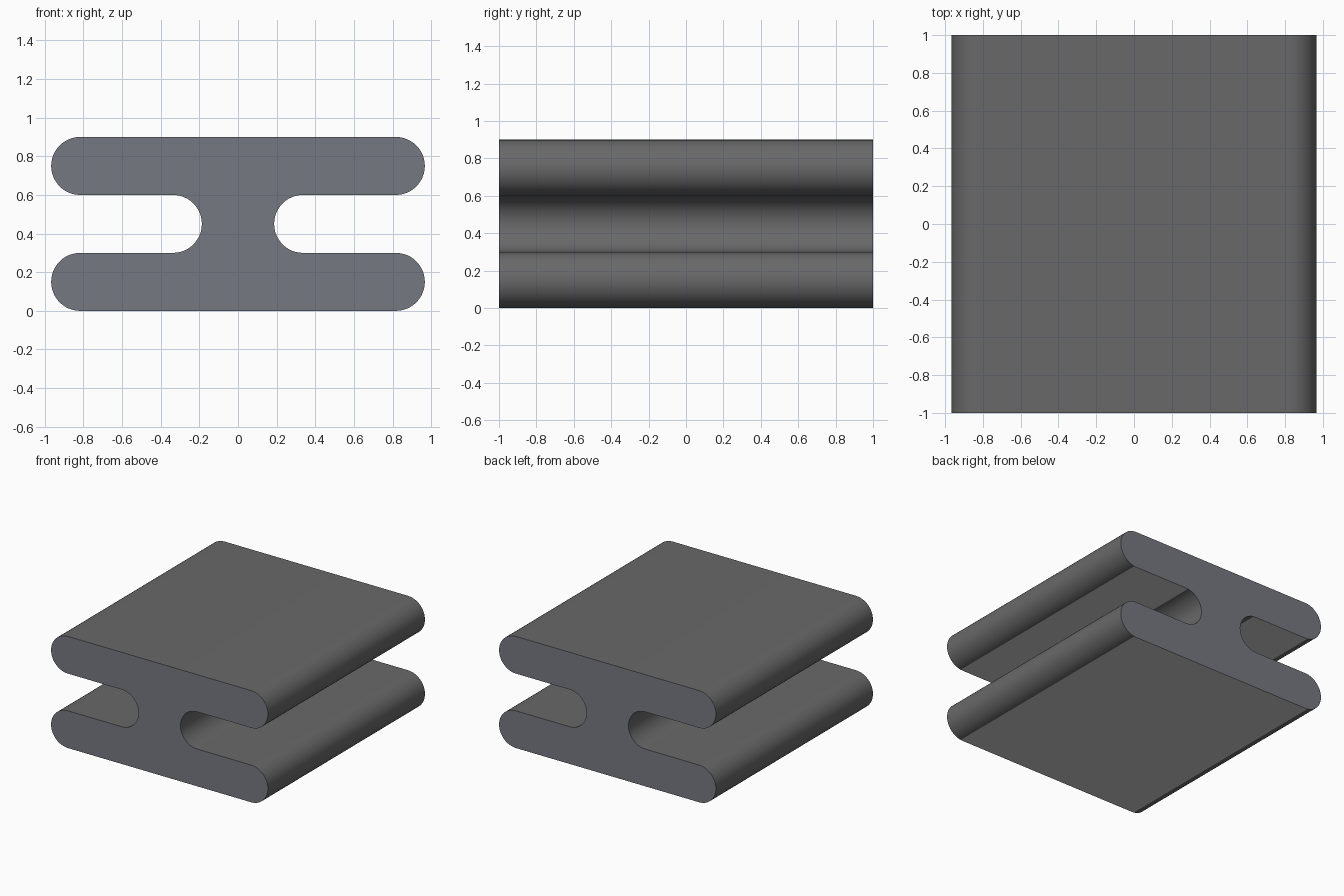
import bpy, bmesh
from math import sin, cos, pi

if "Cube" in bpy.data.objects:
    bpy.data.objects.remove(bpy.data.objects["Cube"])

R = 0.15       # radius of bar ends and of the web hollows
END_X = 0.817  # centre of the rounded bar ends
WEB_X = 0.337  # centre of the hollows beside the web
SEG = 24


def arc(cx, cz, start, end):
    return [(cx + R * cos(start + (end - start) * i / SEG),
             cz + R * sin(start + (end - start) * i / SEG)) for i in range(SEG + 1)]


def material(name, color):
    mat = bpy.data.materials.new(name)
    mat.diffuse_color = (*color, 1)
    mat.use_nodes = True
    mat.node_tree.nodes["Principled BSDF"].inputs["Base Color"].default_value = mat.diffuse_color
    return mat


# Right half of the section, bottom to top, then mirrored to the left
right = (arc(END_X, 0.15, -pi / 2, pi / 2)
         + arc(WEB_X, 0.45, 1.5 * pi, pi / 2)
         + arc(END_X, 0.75, -pi / 2, pi / 2))
profile = right + [(-x, z) for x, z in reversed(right)]

# Extrude the section along y
bm = bmesh.new()
face = bm.faces.new([bm.verts.new((x, -1, z)) for x, z in profile])
ext = bmesh.ops.extrude_face_region(bm, geom=[face], use_keep_orig=True)
moved = [v for v in ext["geom"] if isinstance(v, bmesh.types.BMVert)]
bmesh.ops.translate(bm, verts=moved, vec=(0, 2, 0))
bmesh.ops.recalc_face_normals(bm, faces=bm.faces)

# Dark body, slate end caps, lighter grey on the flat undersides
for f in bm.faces:
    f.normal_update()
    if abs(f.normal.y) > 0.9:
        f.material_index = 1
    elif f.normal.z < -0.99:
        f.material_index = 2

mesh = bpy.data.meshes.new("rounded_i_beam")
bm.to_mesh(mesh)
bm.free()
mesh.materials.append(material("dark_grey", (0.14, 0.14, 0.14)))
mesh.materials.append(material("slate_grey", (0.18, 0.19, 0.22)))
mesh.materials.append(material("mid_grey", (0.8, 0.8, 0.8)))
beam = bpy.data.objects.new("rounded_i_beam", mesh)
bpy.context.collection.objects.link(beam)

# Smooth curved sides, crisp end caps
bpy.context.view_layer.objects.active = beam
beam.select_set(True)
bpy.ops.object.shade_smooth_by_angle(angle=pi / 6)
